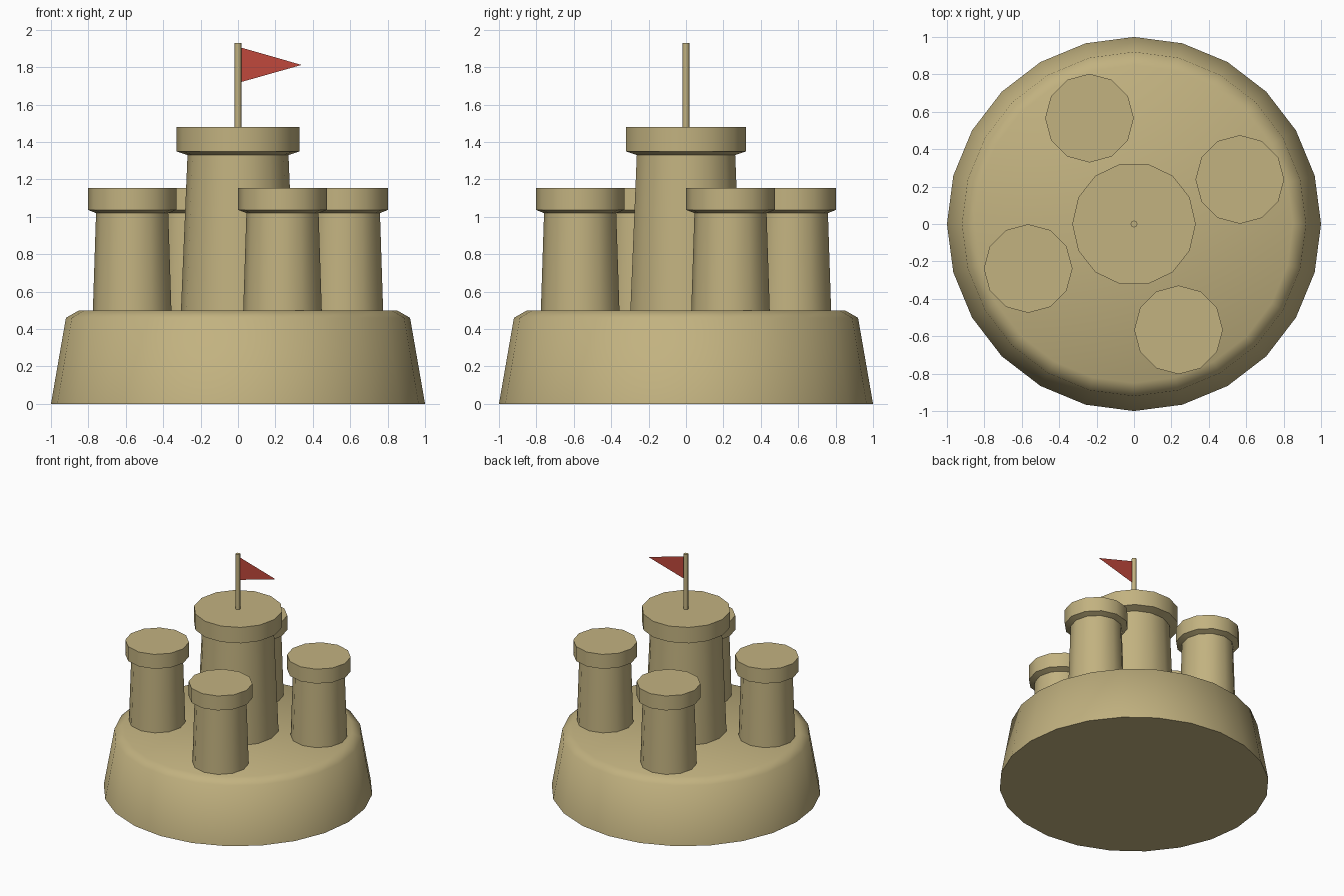
import bpy, math

cube = bpy.data.objects.get("Cube")
if cube:
    bpy.data.objects.remove(cube, do_unlink=True)


def srgb(*rgb):
    return tuple((c / 255 / 12.92) if c < 11 else ((c / 255 + 0.055) / 1.055) ** 2.4 for c in rgb) + (1.0,)


def material(name, colour):
    mat = bpy.data.materials.new(name)
    mat.use_nodes = True
    mat.diffuse_color = colour
    bsdf = next(n for n in mat.node_tree.nodes if n.type == 'BSDF_PRINCIPLED')
    bsdf.inputs["Base Color"].default_value = colour
    return mat


sand = material("sand", srgb(194, 178, 128))
red = material("flag red", srgb(192, 72, 60))


def add_object(name, verts, faces, mat, location=(0, 0, 0)):
    mesh = bpy.data.meshes.new(name)
    mesh.from_pydata(verts, [], faces)
    mesh.materials.append(mat)
    obj = bpy.data.objects.new(name, mesh)
    obj.location = location
    bpy.context.collection.objects.link(obj)
    return obj


def turned(name, profile, sides, location=(0, 0, 0), sharp=60):
    """Spin a (radius, height) profile about z and cap both ends."""
    verts = [(r * math.cos(math.tau * i / sides), r * math.sin(math.tau * i / sides), z)
             for r, z in profile for i in range(sides)]
    faces = [tuple(reversed(range(sides))),
             tuple(range(len(verts) - sides, len(verts)))]
    for ring in range(len(profile) - 1):
        for i in range(sides):
            a, b = ring * sides + i, ring * sides + (i + 1) % sides
            faces.append((a, b, b + sides, a + sides))
    obj = add_object(name, verts, faces, sand, location)
    bpy.ops.object.select_all(action='DESELECT')
    obj.select_set(True)
    bpy.context.view_layer.objects.active = obj
    bpy.ops.object.shade_smooth_by_angle(angle=math.radians(sharp))
    return obj


# Bucket-shaped mound with a softened upper rim
turned("base_mound", [(1, 0), (0.92, 0.46), (0.85, 0.5)], 24)

# Central keep with overhanging cap
turned("central_tower", [(0.305, 0.5), (0.27, 1.33), (0.33, 1.35), (0.33, 1.48)], 14)

# Four smaller towers, a quarter turn apart
x, y = 0.566, 0.238
for name in ("left", "back", "right", "front"):
    turned(name + "_tower", [(0.21, 0.5), (0.193, 1.02), (0.237, 1.037), (0.237, 1.155)],
           12, (x, y, 0))
    x, y = -y, x

# Flagpole and thin pennant
turned("flagpole", [(0.018, 1.47), (0.018, 1.93)], 8)
add_object("flag", [(0.015, 0, 1.905), (0.015, 0, 1.72), (0.34, 0, 1.812)], [(0, 1, 2)], red)
